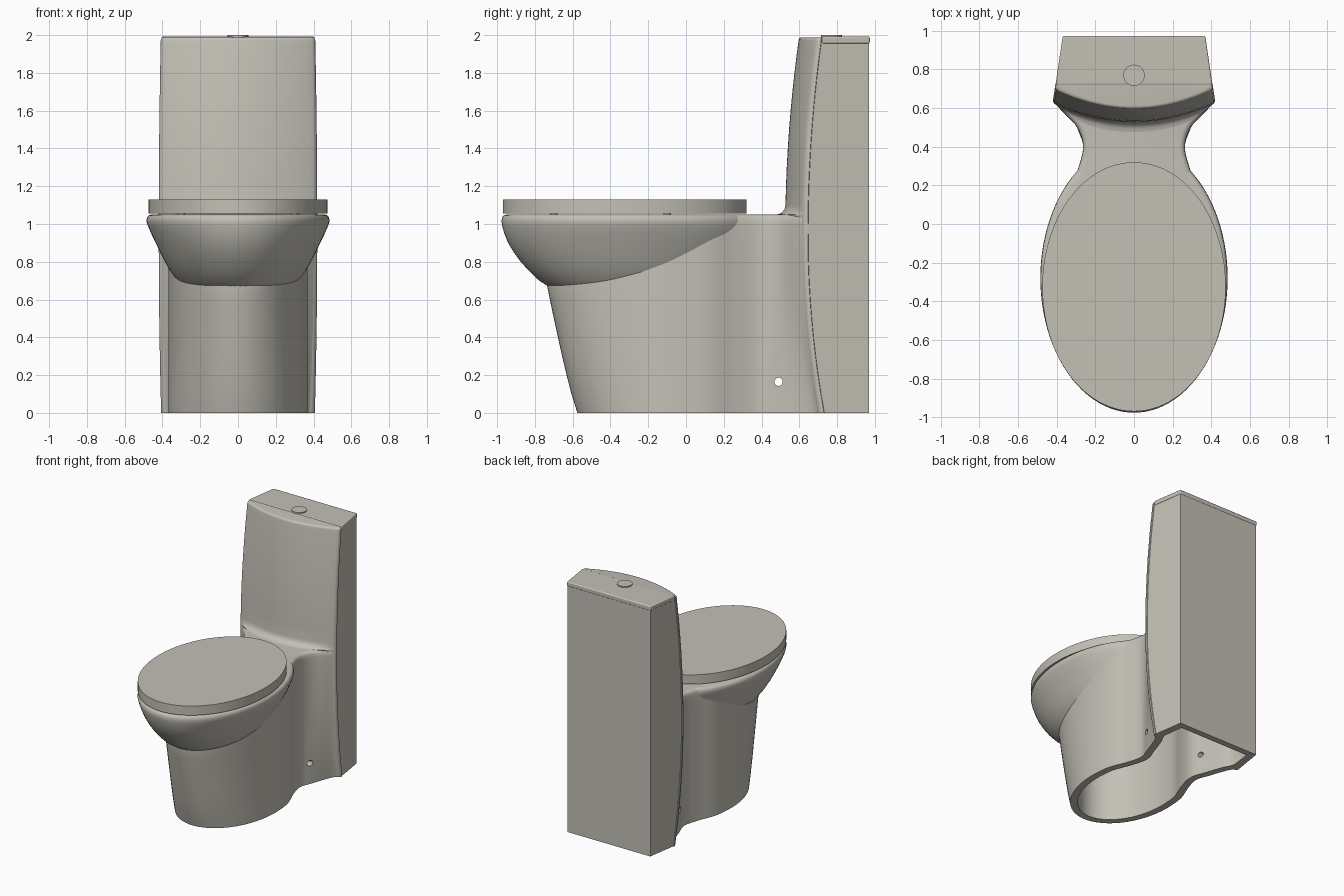
import bpy, bmesh, math
from mathutils import Vector

if "Cube" in bpy.data.objects:
    bpy.data.objects.remove(bpy.data.objects["Cube"])

ceramic = bpy.data.materials.new("warm_grey_ceramic")
ceramic.use_nodes = True
COLOUR = (0.55, 0.53, 0.47, 1)
ceramic.diffuse_color = COLOUR
ceramic.node_tree.nodes["Principled BSDF"].inputs["Base Color"].default_value = COLOUR


def loft(name, rings):
    """Closed solid through a stack of (z, outline) rings."""
    bm = bmesh.new()
    loops = [[bm.verts.new((x, y, z)) for x, y in pts] for z, pts in rings]
    n = len(loops[0])
    for a, b in zip(loops, loops[1:]):
        for i in range(n):
            j = (i + 1) % n
            bm.faces.new((a[i], a[j], b[j], b[i]))
    bm.faces.new(loops[0])
    bm.faces.new(loops[-1])
    bmesh.ops.recalc_face_normals(bm, faces=bm.faces)
    mesh = bpy.data.meshes.new(name)
    bm.to_mesh(mesh)
    bm.free()
    mesh.materials.append(ceramic)
    obj = bpy.data.objects.new(name, mesh)
    bpy.context.collection.objects.link(obj)
    return obj


def activate(obj):
    bpy.ops.object.select_all(action="DESELECT")
    obj.select_set(True)
    bpy.context.view_layer.objects.active = obj


def cut(obj, cutter):
    mod = obj.modifiers.new("cut", "BOOLEAN")
    mod.operation, mod.solver, mod.object = "DIFFERENCE", "EXACT", cutter
    activate(obj)
    bpy.ops.object.modifier_apply(modifier=mod.name)


def smooth(obj, angle=35):
    activate(obj)
    bpy.ops.object.shade_smooth_by_angle(angle=math.radians(angle))


def ellipse(cy, rx, ry, n=96):
    return [(rx * math.sin(2 * math.pi * i / n), cy - ry * math.cos(2 * math.pi * i / n))
            for i in range(n)]


def mirrored(half):
    """Close a +x half outline that runs from front centre to back."""
    return half + [(-x, y) for x, y in reversed(half) if x > 1e-5]


def spline(pts, steps=6):
    out = []
    for i in range(1, len(pts) - 2):
        a, b, c, d = (Vector(p) for p in pts[i - 1:i + 3])
        for s in range(steps):
            t = s / steps
            out.append(tuple(0.5 * (2 * b + (c - a) * t + (2 * a - 5 * b + 4 * c - d) * t * t
                                    + (3 * b - a - 3 * c + d) * t ** 3)))
    return out + [tuple(pts[-2])]


def inset(half, d):
    out = []
    for i, p in enumerate(half):
        t = Vector(half[min(i + 1, len(half) - 1)]) - Vector(half[max(i - 1, 0)])
        t.normalize()
        x = 0 if i == 0 else p[0] - t.y * d
        out.append((x, p[1] + t.x * d))
    return out


# Shared shape rules: side seam of the tank, and width at that depth
def seam_y(z):
    return 0.645 + (0.068 if z > 0.95 else 0.095) * (z - 0.95) ** 2


def side_x(y):
    return 0.365 + (0.97 - y) * 0.15


def pedestal_half(z):
    front = -0.575 - 0.16 * min(z / 0.67, 1) ** 0.85
    cy, rx, n = -0.05, 0.368, 20
    half = [(rx * math.sin(a), cy - (cy - front) * math.cos(a))
            for a in (math.pi / 2 * i / n for i in range(n))]
    sy = seam_y(z)
    sx = side_x(sy)
    return half + spline([(0.36, -0.17), (rx, cy), (0.352, 0.12), (0.292, 0.28), (0.264, 0.40),
                          (0.295, 0.50), (sx - 0.045, sy - 0.065), (sx, sy - 0.015),
                          (sx + 0.01, sy + 0.02)])


# Pedestal with the concave neck that flares into the tank
rings = [(z, mirrored(pedestal_half(z))) for z in (0, 0.1, 0.2, 0.3, 0.4, 0.5, 0.6, 0.67, 0.8, 0.9, 1.0)]
for i in range(1, 6):
    a = math.pi / 2 * i / 5
    rings.append((1.02 + 0.03 * math.sin(a), mirrored(inset(pedestal_half(1.02), 0.03 * (1 - math.cos(a))))))
pedestal = loft("pedestal", rings)

# Bowl overhanging the pedestal: height, half width, half length
bowl_profile = [(0.63, 0.25, 0.38), (0.67, 0.295, 0.45), (0.70, 0.322, 0.497), (0.75, 0.358, 0.55),
                (0.80, 0.387, 0.595), (0.85, 0.412, 0.632), (0.90, 0.436, 0.662), (0.95, 0.460, 0.682),
                (0.99, 0.477, 0.693), (1.015, 0.485, 0.697), (1.035, 0.482, 0.693),
                (1.045, 0.474, 0.685), (1.049, 0.462, 0.672)]
bowl = loft("bowl", [(z, ellipse(-0.28, w, l)) for z, w, l in bowl_profile])
smooth(bowl)


# Tank column: bowed front panel, tapering sides, flat back
def tank_outline(z, shrink=0.0):
    sy = seam_y(z)
    sx = side_x(sy)
    fillet, r = 0, 0.05
    if 1.045 <= z < 1.05 + r:
        h = max(z - 1.05, 0)
        fillet = r - math.sqrt(max(r * r - (r - h) ** 2, 0))
    bow = 0.09
    half = []
    edge = sx - 0.012
    for i in range(15):
        u = i / 14
        y = sy - 0.03 - bow * (1 - u * u) - fillet * (1 - u ** 4) + shrink
        half.append((u * (edge - shrink), y))
    half += [(sx - shrink, sy - 0.022 + shrink), (sx + 0.006 - shrink, sy - 0.008),
             (sx + 0.005 - shrink, sy), (sx, sy + 0.002), (0.365, 0.97)]
    return mirrored(half)


levels = [i * 0.1 for i in range(11)] + [1.045, 1.05, 1.054, 1.06, 1.07, 1.085, 1.1]
levels += [1.2 + i * 0.1 for i in range(8)] + [1.955, 1.972]
tank = loft("tank", [(z, tank_outline(z)) for z in levels]
            + [(1.972 + 0.016 * math.sin(a), tank_outline(1.972, 0.016 * (1 - math.cos(a))))
               for a in (math.pi * k / 8 for k in range(1, 5))])

# Hollow underside and the side fixing holes
inner = inset(pedestal_half(0), 0.055)
inner = [p for p in inner if p[1] < 0.72] + [(0.335, 0.75), (0.315, 0.92)]
cavity = loft("cavity_cutter", [(-0.1, mirrored(inner)), (0.6, mirrored(inner))])
bpy.ops.mesh.primitive_cylinder_add(vertices=24, radius=0.022, depth=1.2,
                                    location=(0, 0.49, 0.165), rotation=(0, math.pi / 2, 0))
hole = bpy.context.object
for part in (pedestal, tank):
    cut(part, cavity)
cut(pedestal, hole)
for helper in (cavity, hole):
    bpy.data.objects.remove(helper)
smooth(pedestal)
smooth(tank)

# Underside of the basin inside the hollow
bpy.ops.mesh.primitive_uv_sphere_add(segments=32, ring_count=16, radius=1, location=(0, -0.2, 0.6))
basin = bpy.context.object
basin.name = "basin_underside"
basin.scale = (0.22, 0.27, 0.2)
basin.data.materials.append(ceramic)
smooth(basin, 60)

# Tank lid: thin slab behind the bowed front panel
top_y = seam_y(2.0)
lid_half = [(0, top_y), (side_x(top_y) + 0.004, top_y), (0.369, 0.973)]
lid = loft("tank_lid", [(1.955, mirrored(lid_half)), (1.992, mirrored(lid_half))])
bevel = lid.modifiers.new("soft_edges", "BEVEL")
bevel.width, bevel.segments = 0.008, 3
smooth(lid)

# Flush button
button = loft("flush_button", [(1.98, ellipse(0.77, 0.055, 0.055, 32)), (2.0, ellipse(0.77, 0.055, 0.055, 32))])
smooth(button)

# Seat cover resting on small bumpers
seat = loft("seat_cover", [(1.056, ellipse(-0.325, 0.475, 0.645)), (1.13, ellipse(-0.325, 0.475, 0.645))])
smooth(seat)
for side in (-1, 1):
    for y in (-0.7, -0.1):
        pad = [(x + side * 0.3, py) for x, py in ellipse(y, 0.02, 0.02, 16)]
        loft("seat_bumper", [(1.045, pad), (1.058, pad)])
